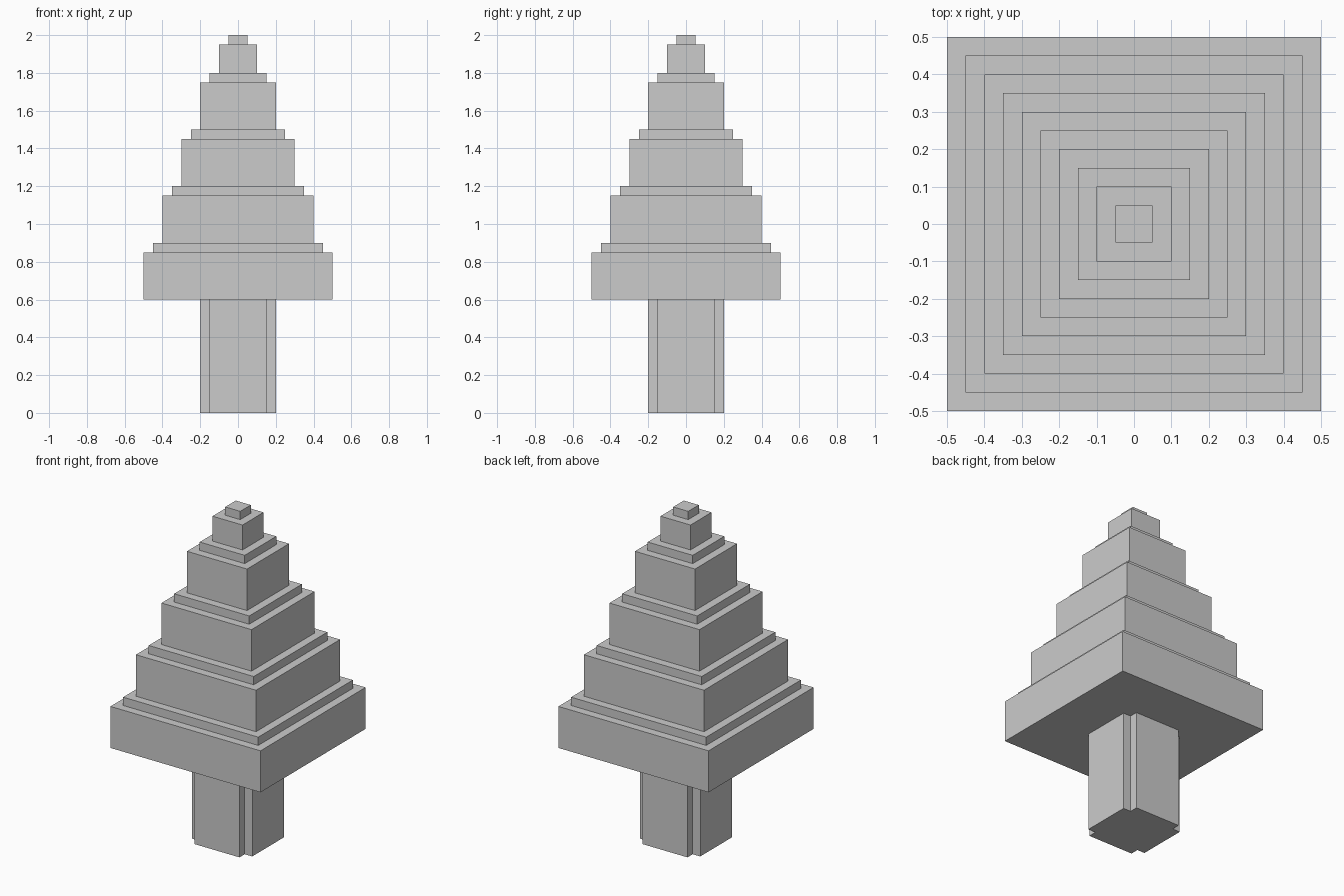
import bpy
import bmesh

if "Cube" in bpy.data.objects:
    bpy.data.objects.remove(bpy.data.objects["Cube"])


def finish(name, bm):
    bmesh.ops.recalc_face_normals(bm, faces=bm.faces)
    mesh = bpy.data.meshes.new(name)
    bm.to_mesh(mesh)
    bm.free()
    obj = bpy.data.objects.new(name, mesh)
    bpy.context.collection.objects.link(obj)
    return obj


def square_ring(bm, half, z):
    return [bm.verts.new((x * half, y * half, z))
            for x, y in ((-1, -1), (1, -1), (1, 1), (-1, 1))]


# Trunk: square post with a notch cut from every corner
bm = bmesh.new()
outer, inner = 0.2, 0.15
corner = [(outer, inner), (inner, inner), (inner, outer)]
outline = []
for turn in range(4):
    outline += corner
    corner = [(-y, x) for x, y in corner]
base = bm.faces.new([bm.verts.new((x, y, 0)) for x, y in outline])
top = bmesh.ops.extrude_face_region(bm, geom=[base], use_keep_orig=True)
bmesh.ops.translate(bm, vec=(0, 0, 0.6),
                    verts=[v for v in top["geom"] if isinstance(v, bmesh.types.BMVert)])
finish("trunk", bm)

# Foliage: one stepped shell, each level 0.05 narrower than the one below
level_tops = [0.85, 0.9, 1.15, 1.2, 1.45, 1.5, 1.75, 1.8, 1.95, 2.0]
bm = bmesh.new()
rings = []
z = 0.6
for i, z_top in enumerate(level_tops):
    half = 0.5 - 0.05 * i
    rings += [square_ring(bm, half, z), square_ring(bm, half, z_top)]
    z = z_top
for low, high in zip(rings, rings[1:]):
    for k in range(4):
        n = (k + 1) % 4
        bm.faces.new((low[k], low[n], high[n], high[k]))
bm.faces.new(rings[0])
bm.faces.new(rings[-1])
finish("foliage", bm)
